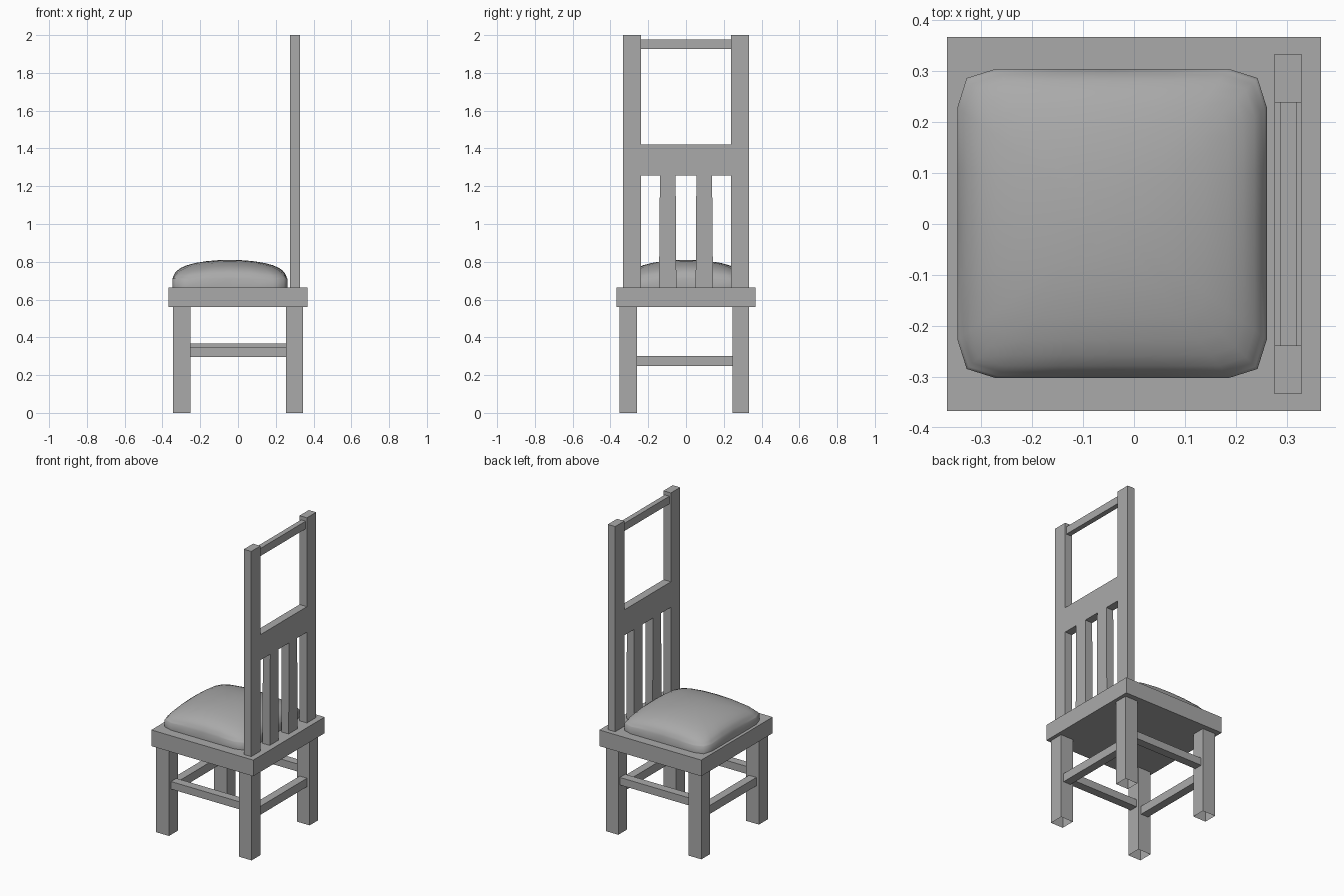
import bpy, bmesh

old = bpy.data.objects.get("Cube")
if old:
    bpy.data.objects.remove(old, do_unlink=True)

grey = bpy.data.materials.new("plain_grey")
grey.use_nodes = True
COLOUR = (0.4, 0.4, 0.4, 1)
grey.diffuse_color = COLOUR
grey.node_tree.nodes["Principled BSDF"].inputs["Base Color"].default_value = COLOUR


def finish(bm, name):
    bmesh.ops.recalc_face_normals(bm, faces=bm.faces)
    mesh = bpy.data.meshes.new(name)
    bm.to_mesh(mesh)
    bm.free()
    mesh.materials.append(grey)
    obj = bpy.data.objects.new(name, mesh)
    bpy.context.collection.objects.link(obj)
    return obj


def box(name, xs, ys, zs, open_bottom=False):
    bm = bmesh.new()
    bmesh.ops.create_cube(bm, size=1)
    for v in bm.verts:
        v.co = [span[0] if c < 0 else span[1] for c, span in zip(v.co, (xs, ys, zs))]
    bm.normal_update()
    if open_bottom:
        low = [f for f in bm.faces if f.normal.z < -0.9]
        bmesh.ops.delete(bm, geom=low, context="FACES_ONLY")
    return finish(bm, name)


def panel(name, outline, x0, x1):
    """Extrude a (y, z) outline along x."""
    bm = bmesh.new()
    face = bm.faces.new([bm.verts.new((x0, y, z)) for y, z in outline])
    ext = bmesh.ops.extrude_face_region(bm, geom=[face])["geom"]
    for v in ext:
        if isinstance(v, bmesh.types.BMVert):
            v.co.x = x1
    return finish(bm, name)


# Seat slab and hollow legs
SEAT, UNDER = 0.665, 0.56
box("seat", (-0.367, 0.367), (-0.367, 0.367), (UNDER, SEAT))
LEG_X = {"right": (-0.344, -0.251), "left": (0.254, 0.344)}
LEG_Y = {"front": (-0.351, -0.259), "back": (0.246, 0.333)}
for side, xs in LEG_X.items():
    for end, ys in LEG_Y.items():
        box(f"{end}_{side}_leg", xs, ys, (0, UNDER), open_bottom=True)

# Stretchers between the legs
box("front_stretcher", (-0.251, 0.254), (-0.33, -0.275), (0.297, 0.346))
box("back_stretcher", (-0.251, 0.254), (0.262, 0.317), (0.318, 0.367))
box("right_stretcher", (-0.325, -0.272), (-0.259, 0.246), (0.247, 0.302))
box("left_stretcher", (0.272, 0.325), (-0.259, 0.246), (0.247, 0.302))

# Backrest frame: two posts joined by a flush middle rail
BACK = (0.276, 0.329)
IN, OUT, TOP, RAIL_LOW, RAIL_HIGH = 0.239, 0.334, 2.0, 1.256, 1.422
half = [(OUT, SEAT), (OUT, TOP), (IN, TOP), (IN, RAIL_HIGH)]
other = [(-y, z) for y, z in reversed(half)]
panel("back_frame", half + other + [(-IN, SEAT), (-IN, RAIL_LOW), (IN, RAIL_LOW), (IN, SEAT)], *BACK)
box("top_rail", (0.287, 0.32), (-IN, IN), (1.926, 1.976))

# Slightly tapered back slats
for name, s in (("front_slat", -1), ("back_slat", 1)):
    panel(name, [(s * 0.051, SEAT), (s * 0.143, SEAT), (s * 0.138, RAIL_LOW), (s * 0.055, RAIL_LOW)], *BACK)

# Domed cushion: shrinking rounded-square rings
CX, CY, HALF, RISE = -0.043, 0.001, 0.304, 0.145
side = [(1, t) for t in (-0.75, -0.375, 0, 0.375, 0.75)] + [(0.94, 0.94)]
outline = []
for turn in range(4):
    outline += side
    side = [(-v, u) for u, v in side]


def dome(u, v):
    return SEAT + RISE * (max(0, 1 - u * u) * max(0, 1 - v * v)) ** 0.265


bm = bmesh.new()
rings = []
for i, s in enumerate((1, 1, 0.985, 0.96, 0.92, 0.85, 0.75, 0.6, 0.4, 0.2)):
    ring = []
    for u, v in outline:
        z = SEAT + 0.045 * i if i < 2 else dome(u * s, v * s)
        ring.append(bm.verts.new((CX + u * s * HALF, CY + v * s * HALF, z)))
    rings.append(ring)
n = len(outline)
for a, b in zip(rings, rings[1:]):
    for k in range(n):
        bm.faces.new((a[k], a[(k + 1) % n], b[(k + 1) % n], b[k]))
peak = bm.verts.new((CX, CY, SEAT + RISE))
for k in range(n):
    bm.faces.new((rings[-1][k], rings[-1][(k + 1) % n], peak))
bm.faces.new(rings[0][::-1])
cushion = finish(bm, "cushion")
bpy.ops.object.select_all(action="DESELECT")
cushion.select_set(True)
bpy.context.view_layer.objects.active = cushion
bpy.ops.object.shade_smooth_by_angle(angle=1.0)
